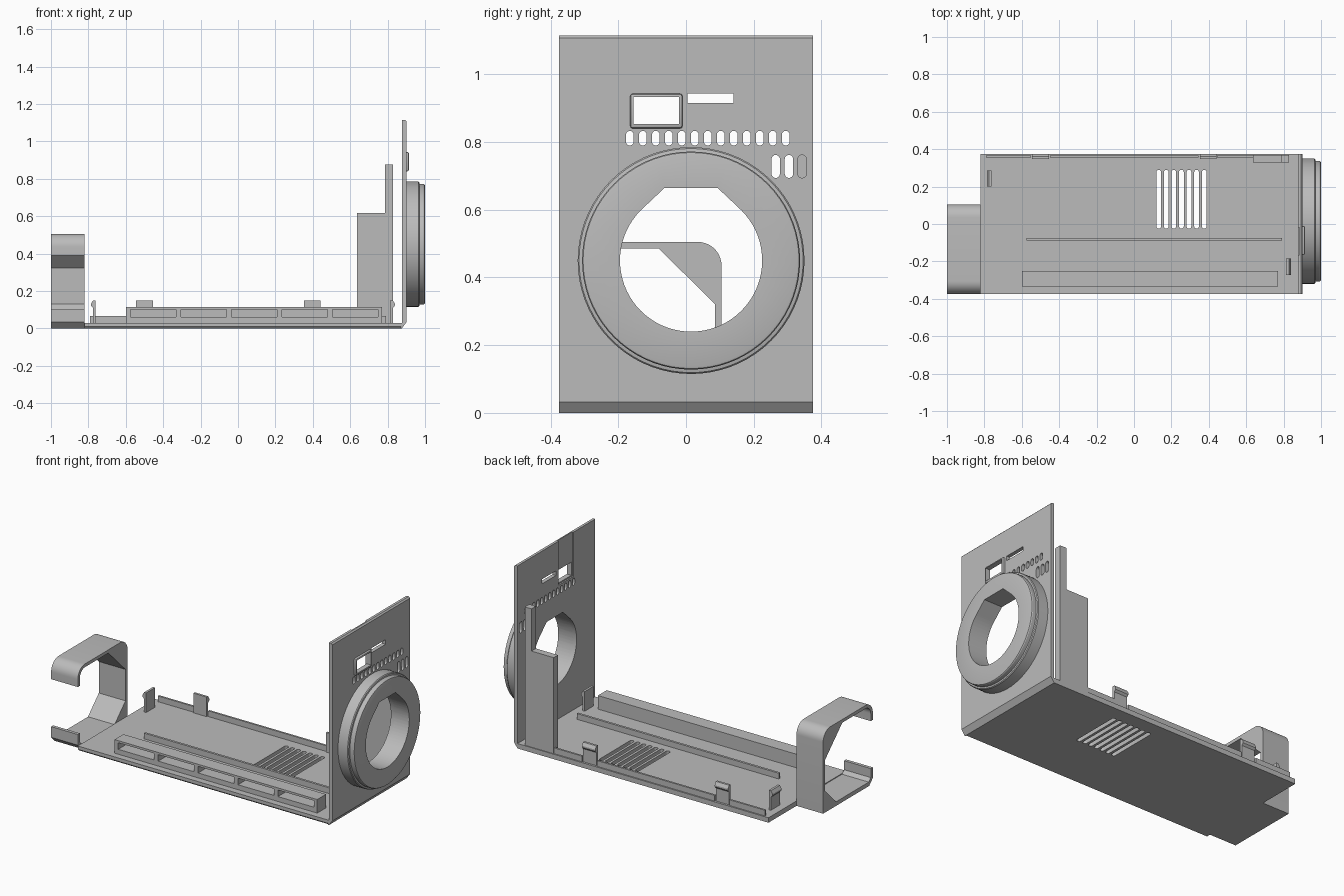
import bpy, bmesh
from math import sin, cos, pi, radians
from mathutils import Vector

if "Cube" in bpy.data.objects:
    bpy.data.objects.remove(bpy.data.objects["Cube"])

grey = bpy.data.materials.new("plain_grey")
grey.use_nodes = True
grey.diffuse_color = (0.5, 0.5, 0.5, 1)
grey.node_tree.nodes["Principled BSDF"].inputs["Base Color"].default_value = grey.diffuse_color


def place(axis, u, v, w):
    """Map profile coordinates (u, v) and depth w to space."""
    return Vector({"x": (w, u, v), "y": (u, w, v), "z": (u, v, w)}[axis])


def prisms(name, axis, polys, a, b):
    """Extrude one or more flat outlines along an axis, as one object."""
    bm = bmesh.new()
    for pts in polys:
        low = [bm.verts.new(place(axis, u, v, a)) for u, v in pts]
        face = bm.faces.new(low)
        new = bmesh.ops.extrude_face_region(bm, geom=[face])["geom"]
        verts = [g for g in new if isinstance(g, bmesh.types.BMVert)]
        bmesh.ops.translate(bm, verts=verts, vec=place(axis, 0, 0, b - a))
    bmesh.ops.recalc_face_normals(bm, faces=bm.faces)
    return finish(name, bm)


def finish(name, bm):
    mesh = bpy.data.meshes.new(name)
    bm.to_mesh(mesh)
    bm.free()
    mesh.materials.append(grey)
    ob = bpy.data.objects.new(name, mesh)
    bpy.context.collection.objects.link(ob)
    return ob


def rect(u0, u1, v0, v1):
    return [(u0, v0), (u1, v0), (u1, v1), (u0, v1)]


def box(name, x, y, z):
    return prisms(name, "z", [rect(*x, *y)], *z)


def arc(u, v, r, start, end, n=10):
    steps = [radians(start + (end - start) * i / n) for i in range(n + 1)]
    return [(u + r * cos(t), v + r * sin(t)) for t in steps]


def slot(u, v0, v1, width):
    r = width / 2
    return arc(u, v1 - r, r, 0, 180, 8) + arc(u, v0 + r, r, 180, 360, 8)


def bake(ob):
    dg = bpy.context.evaluated_depsgraph_get()
    mesh = bpy.data.meshes.new_from_object(ob.evaluated_get(dg))
    ob.modifiers.clear()
    ob.data = mesh


def cut(ob, cutter):
    cutter.hide_render = True
    mod = ob.modifiers.new("cut", "BOOLEAN")
    mod.operation, mod.solver, mod.object = "DIFFERENCE", "EXACT", cutter
    bake(ob)
    bpy.data.objects.remove(cutter)


def bevel(ob, width, segments=2):
    mod = ob.modifiers.new("bevel", "BEVEL")
    mod.width, mod.segments, mod.limit_method = width, segments, "ANGLE"
    bake(ob)


# Base plate with a chamfered front edge and vent slots
base = prisms("base_plate", "x", [[(-0.365, 0), (0.375, 0), (0.375, 0.03),
                                   (-0.375, 0.03), (-0.375, 0.01)]], -0.82, 0.876)
vents = [slot(0.132 + 0.0405 * i, -0.025, 0.29, 0.025) for i in range(7)]
cut(base, prisms("vent_cutter", "z", vents, -0.1, 0.1))

# Upright face panel with a chamfered foot
panel = prisms("face_panel", "y", [[(0.872, 0), (0.876, 0), (0.9, 0.032), (0.9, 1.107),
                                    (0.892, 1.115), (0.876, 1.115), (0.876, 0.03),
                                    (0.872, 0.03)]], -0.375, 0.375)

# Window frame standing proud of the panel
frame = box("window_frame", (0.885, 0.914), (-0.165, -0.01), (0.84, 0.943))
bevel(frame, 0.008)

# Stepped round collar, turned about the x axis
CY, CZ = 0.015, 0.45
profile = [(0.895, 0), (0.895, 0.335), (0.964, 0.335), (0.969, 0.331), (0.971, 0.322),
           (0.993, 0.322), (0.998, 0.319), (1.0, 0.313), (1.0, 0)]
bm = bmesh.new()
edges = []
verts = [bm.verts.new((x, CY + r, CZ)) for x, r in profile]
for a, b in zip(verts, verts[1:]):
    edges.append(bm.edges.new((a, b)))
bmesh.ops.spin(bm, geom=verts + edges, cent=(0, CY, CZ), axis=(1, 0, 0),
               angle=2 * pi, steps=72)
bmesh.ops.remove_doubles(bm, verts=bm.verts, dist=0.0001)
bmesh.ops.recalc_face_normals(bm, faces=bm.faces)
collar = finish("collar_ring", bm)

# Round opening with a flat, sloped roof through collar and panel
opening = arc(CY, CZ, 0.21, 135, 405, 54) + [(CY + 0.078, 0.665), (CY - 0.078, 0.665)]
for ob in (collar, panel):
    cut(ob, prisms("opening_cutter", "x", [opening], 0.8, 1.1))

# Window, label slot and slot rows; a shallow channel behind the window
window = rect(-0.155, -0.02, 0.853, 0.933)
holes = [window, rect(0.005, 0.14, 0.915, 0.943)]
holes += [slot(-0.166 + 0.0384 * i, 0.79, 0.833, 0.023) for i in range(13)]
holes += [slot(y, 0.694, 0.762, 0.025) for y in (0.265, 0.304, 0.343)]
cut(panel, prisms("channel_cutter", "x", [rect(-0.165, -0.02, 0.845, 1.2)], 0.8, 0.884))
cut(panel, prisms("hole_cutter", "x", holes, 0.8, 1.1))
cut(frame, prisms("window_cutter", "x", [window], 0.8, 1.1))

# Open hook bracket at the far end
hook = [(-0.34, 0), (0.105, 0)]
hook += arc(0.035, 0.435, 0.07, 0, 90) + arc(-0.305, 0.435, 0.07, 90, 180)
hook += [(-0.375, 0.39), (-0.355, 0.39)] + arc(-0.305, 0.435, 0.05, 180, 90)
hook += [(-0.08, 0.485), (0.085, 0.322), (0.085, 0.13), (-0.02, 0.025),
         (-0.335, 0.025), (-0.355, 0.045), (-0.355, 0.1), (-0.375, 0.1), (-0.375, 0.035)]
prisms("hook_bracket", "x", [hook], -1, -0.82)

# Front rail with five pockets
rail = box("front_rail", (-0.6, 0.77), (-0.335, -0.25), (0.025, 0.113))
pockets = [rect(x, x + 0.243, 0.06, 0.1) for x in (-0.575 + 0.27 * i for i in range(5))]
cut(rail, prisms("pocket_cutter", "y", pockets, -0.4, -0.262))

# Thin inner rail and the broken lip along the back edge
box("inner_rail", (-0.575, 0.79), (-0.088, -0.074), (0.025, 0.065))
lip = [rect(a, b, 0.355, 0.367) for a, b in ((-0.79, -0.55), (-0.45, 0.345), (0.445, 0.64))]
prisms("back_lip", "z", lip, 0.025, 0.065)

# Stepped support wall
prisms("support_wall", "y", [[(0.635, 0.025), (0.83, 0.025), (0.83, 0.875), (0.785, 0.875),
                              (0.785, 0.617), (0.635, 0.617)]], 0.328, 0.37)


# Snap clips: a thin stem with a barb facing outward
def clip(name, axis, stem, out, a, b):
    shape = [(-0.014, 0.025), (0, 0.025), (0, 0.11), (0.011, 0.122),
             (0.011, 0.132), (0, 0.15), (-0.014, 0.15)]
    prisms(name, axis, [[(stem + out * u, z) for u, z in shape]], a, b)


clip("back_clip_right", "x", 0.362, 1, -0.545, -0.455)
clip("back_clip_left", "x", 0.362, 1, 0.352, 0.442)
clip("end_clip_right", "y", -0.775, -1, 0.2, 0.287)
clip("end_clip_left", "y", 0.828, 1, -0.272, -0.185)

# Smooth the curved parts, keeping edges sharp
bpy.ops.object.select_all(action="DESELECT")
for ob in bpy.context.collection.objects:
    if ob.type == "MESH" and ob.data.materials.get("plain_grey"):
        ob.select_set(True)
        bpy.context.view_layer.objects.active = ob
bpy.ops.object.shade_smooth_by_angle(angle=radians(30))
